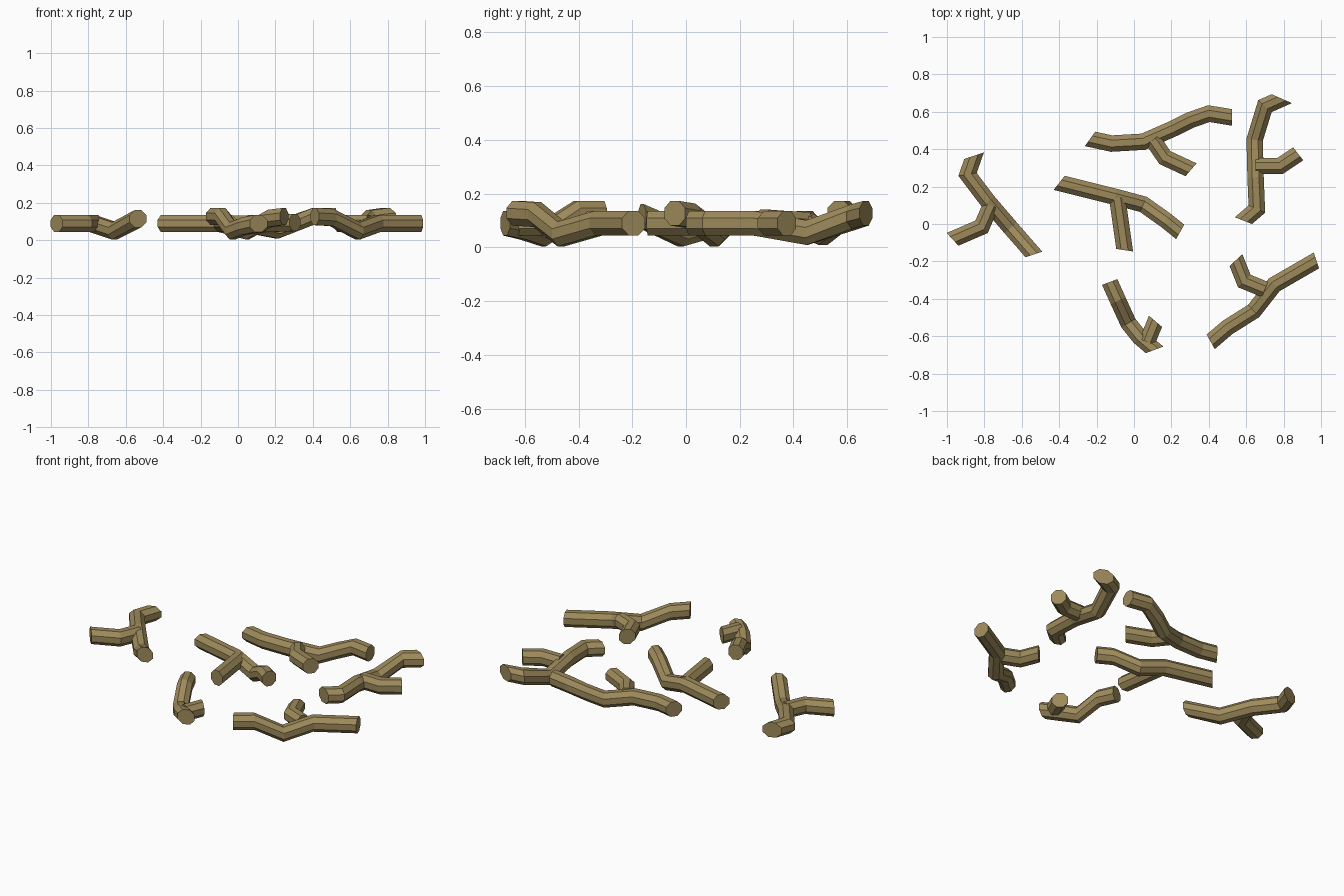
import bpy, bmesh, math
from mathutils import Vector

if "Cube" in bpy.data.objects:
    bpy.data.objects.remove(bpy.data.objects["Cube"])

bark = bpy.data.materials.new("bark_brown")
bark.diffuse_color = (0.34, 0.255, 0.105, 1)
bark.use_nodes = True
bark.node_tree.nodes["Principled BSDF"].inputs["Base Color"].default_value = bark.diffuse_color

R = 0.046 / math.cos(math.pi / 8)   # octagon with flat top and sides
LEVEL, DIP, RISE = 0.09, 0.05, 0.127


def unit(x, y):
    return Vector((x, y)).normalized()


def tube(bm, path, cut_a=None, cut_b=None, caps=True):
    """Eight-sided tube along path; cut_a / cut_b are plan directions of the slanted end cuts."""
    pts = [Vector(p) for p in path]
    dirs = [(b - a).xy.normalized() for a, b in zip(pts, pts[1:])]
    rings = []
    for i, p in enumerate(pts):
        d0, d1 = dirs[max(i - 1, 0)], dirs[min(i, len(dirs) - 1)]
        t = (d0 + d1).normalized()
        side = Vector((-t.y, t.x))
        cut = cut_a if i == 0 else cut_b if i == len(pts) - 1 else None
        if cut:
            c = unit(*cut)
            side = c if c.dot(side) > 0 else -c
        # widen mitred rings so the tube keeps its width
        n = Vector((-d1.y, d1.x))
        side = side / max(side.dot(n), 0.5)
        ring = []
        for k in range(8):
            a = math.pi / 8 + k * math.pi / 4
            u, v = R * math.cos(a) * 0.95, R * math.sin(a)
            ring.append(bm.verts.new((p.x + side.x * u, p.y + side.y * u, p.z + v)))
        rings.append(ring)
    for r0, r1 in zip(rings, rings[1:]):
        for k in range(8):
            j = (k + 1) % 8
            bm.faces.new((r0[k], r0[j], r1[j], r1[k]))
    if caps:
        bm.faces.new(rings[0])
        bm.faces.new(rings[-1])


def make(name, path, cut_a, cut_b, caps=True):
    bm = bmesh.new()
    tube(bm, path, cut_a, cut_b, caps)
    bmesh.ops.recalc_face_normals(bm, faces=bm.faces)
    me = bpy.data.meshes.new(name)
    bm.to_mesh(me)
    bm.free()
    me.materials.append(bark)
    bpy.context.collection.objects.link(bpy.data.objects.new(name, me))


L, D, U = LEVEL, DIP, RISE
# name: (main path, start cut, end cut, twig path, twig end cut)
branches = {
    "back_branch": (
        [(-.235, .455, L), (-.12, .43, L), (.05, .44, .085), (.21, .51, D + .005),
         (.30, .555, .09), (.40, .59, U), (.523, .57, U)], (.05, .07), (0, 1),
        [(.10, .45, .085), (.165, .355, L), (.305, .29, .095)], (.06, .07)),
    "middle_branch": (
        [(-.40, .22, L), (-.1, .145, L), (.05, .105, D), (.17, .02, U - .01),
         (.247, -.042, U)], (.055, .07), (.045, .08),
        [(-.09, .14, L), (-.05, -.14, L)], (1, -.15)),
    "left_branch": (
        [(-.855, .365, L), (-.89, .265, L), (-.78, .12, L), (-.66, -.02, D),
         (-.535, -.163, .115)], (.09, .03), (.09, .03),
        [(-.765, .10, L), (-.815, -.015, L), (-.97, -.082, L)], (.06, -.065)),
    "front_branch": (
        [(.11, -.673, L), (.03, -.605, .075), (-.03, -.53, D), (-.085, -.41, U),
         (-.13, -.31, U)], (.08, .03), (.08, .03),
        [(.07, -.63, L), (.115, -.52, L)], (.07, -.06)),
    "front_right_branch": (
        [(.41, -.63, U), (.50, -.553, U - .005), (.64, -.465, D), (.75, -.325, L),
         (.975, -.195, L)], (-.045, .08), (.03, -.09),
        [(.70, -.35, L), (.59, -.305, L), (.545, -.193, L)], (.06, .055)),
    "right_branch": (
        [(.585, .018, L), (.657, .08, L), (.65, .25, L), (.645, .45, D + .005),
         (.70, .63, .115), (.79, .67, U)], (.09, -.035), (.08, -.035),
        [(.65, .31, L), (.78, .31, L), (.878, .375, L)], (.055, -.07)),
}

for name, (main, ca, cb, twig, tc) in branches.items():
    make(name, main, ca, cb)
    make(name.replace("branch", "twig"), twig, None, tc)
